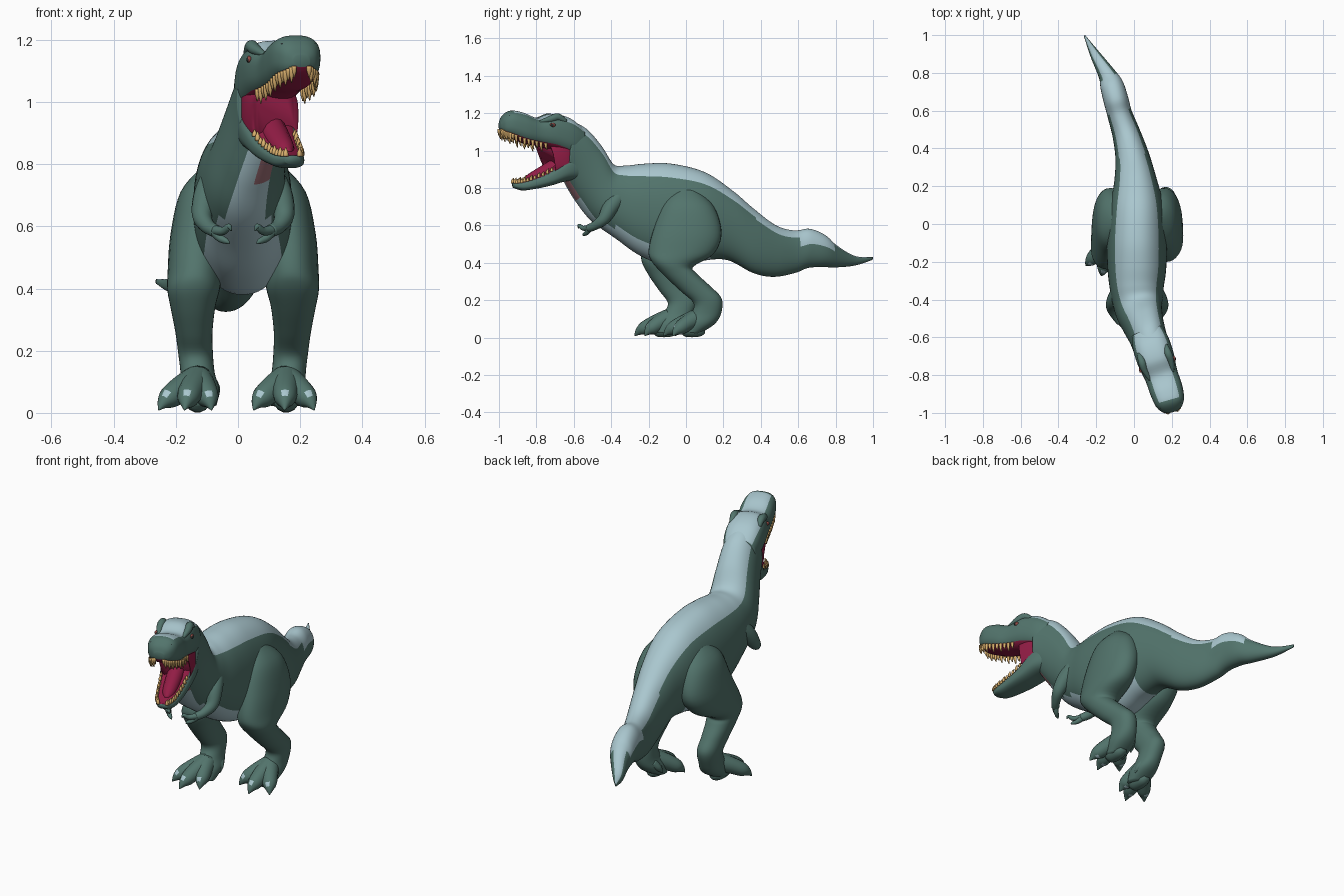
import bpy, bmesh, math
from mathutils import Vector

if "Cube" in bpy.data.objects:
    bpy.data.objects.remove(bpy.data.objects["Cube"])

# ---------- colours ----------
def mat(name, r, g, b):
    m = bpy.data.materials.new(name)
    m.diffuse_color = (r, g, b, 1)
    m.use_nodes = True
    m.node_tree.nodes["Principled BSDF"].inputs["Base Color"].default_value = m.diffuse_color
    return m

GREEN = mat("skin green", 0.085, 0.175, 0.15)
PALE = mat("pale blue", 0.40, 0.57, 0.62)
MOUTH = mat("mouth crimson", 0.29, 0.012, 0.06)
TOOTH = mat("tooth gold", 0.68, 0.42, 0.15)
THROAT = mat("throat pink", 0.32, 0.15, 0.17)
DARK = mat("dark", 0.02, 0.03, 0.03)
EYE = mat("eye red", 0.30, 0.07, 0.06)

# ---------- helpers ----------
def finish(name, bm, mats):
    bmesh.ops.recalc_face_normals(bm, faces=bm.faces[:])
    me = bpy.data.meshes.new(name)
    bm.to_mesh(me)
    bm.free()
    for m in mats:
        me.materials.append(m)
    me.shade_smooth()
    ob = bpy.data.objects.new(name, me)
    bpy.context.collection.objects.link(ob)
    return ob

def sample(st, t):
    """Catmull-Rom value of a list of tuples at position t (0..len-1)."""
    n = len(st)
    i = min(int(t), n - 2)
    f = t - i
    p = [st[max(0, min(n - 1, i + k))] for k in (-1, 0, 1, 2)]
    return [0.5 * (2 * b + (c - a) * f + (2 * a - 5 * b + 4 * c - d) * f * f
                   + (3 * b - a - 3 * c + d) * f ** 3) for a, b, c, d in zip(*p)]

def refine(st, k):
    return [i / k for i in range((len(st) - 1) * k + 1)]

def loft(bm, rings, n=24, power=2.0, rule=None):
    """Skin rings (centre, side axis, up axis); rule(centre, angle) picks the colour."""
    sup = lambda v: math.copysign(abs(v) ** (2 / power), v)
    rows = []
    for c, u, v in rings:
        rows.append([bm.verts.new(c + u * sup(math.cos(2 * math.pi * j / n))
                                  + v * sup(math.sin(2 * math.pi * j / n))) for j in range(n)])
    for i in range(len(rows) - 1):
        for j in range(n):
            f = bm.faces.new((rows[i][j], rows[i][(j + 1) % n],
                              rows[i + 1][(j + 1) % n], rows[i + 1][j]))
            if rule:
                f.material_index = rule((rings[i][0] + rings[i + 1][0]) / 2, 360 * (j + 0.5) / n)
    bm.faces.new(rows[0])
    bm.faces.new(rows[-1])

def section(st, t, turn=True):
    """Station = y, z of the top; y, z of the bottom; centre x; half width."""
    yt, zt, yb, zb, x, w = sample(st, t)
    u = Vector((1, 0, 0))
    if turn:
        a = sample(st, max(0, t - 0.5))
        b = sample(st, min(len(st) - 1, t + 0.5))
        u = Vector((abs(b[0] + b[2] - a[0] - a[2]) / 2, b[4] - a[4], 0)).normalized()
    return (Vector((x, (yt + yb) / 2, (zt + zb) / 2)), u * max(w, 0.002),
            Vector((0, (yt - yb) / 2, (zt - zb) / 2)))

def body_part(name, st, mats, k=6, n=64, power=2.2, rule=None, turn=True):
    bm = bmesh.new()
    loft(bm, [section(st, t, turn) for t in refine(st, k)], n, power, rule)
    return finish(name, bm, mats)

def tube(bm, pts, k=4, n=14, rule=None):
    """Round limb through points (x, y, z, radius)."""
    rings = []
    for t in refine(pts, k):
        p = sample(pts, t)
        a, b = sample(pts, max(0, t - 0.2)), sample(pts, min(len(pts) - 1, t + 0.2))
        d = (Vector(b[:3]) - Vector(a[:3])).normalized()
        ref = Vector((1, 0, 0)) if abs(d.x) < 0.8 else Vector((0, 1, 0))
        v = d.cross(ref).normalized()
        u = v.cross(d)
        r = max(p[3], 0.002)
        rings.append((Vector(p[:3]), u * r, v * r))
    loft(bm, rings, n, 2, rule)

def above(a):
    return abs(a - 90)

def below(a):
    return abs(a - 270)

# ---------- body: tail, trunk and neck ----------
BODY = [(1.0, .43, .995, .415, -.262, .004), (.9, .437, .9, .385, -.208, .026),
        (.8, .495, .79, .375, -.145, .046), (.74, .55, .73, .378, -.118, .062),
        (.66, .582, .65, .372, -.095, .066), (.58, .573, .58, .345, -.075, .066),
        (.48, .60, .47, .325, -.04, .075), (.36, .69, .36, .345, -.01, .09),
        (.25, .785, .22, .415, .007, .112), (.1, .885, .08, .41, .015, .143),
        (-.08, .93, -.08, .38, .015, .158), (-.22, .93, -.24, .435, .015, .156),
        (-.32, .92, -.37, .525, .015, .142), (-.39, .928, -.50, .62, .025, .127),
        (-.46, 1.03, -.58, .72, .047, .11), (-.54, 1.12, -.63, .80, .07, .10),
        (-.63, 1.165, -.66, .86, .09, .097)]

def body_rule(c, a):
    top = 38 if c.y > .77 else 80 if c.y > .6 else 52 if c.y > .35 else 46
    if above(a) < top:
        return 1
    if c.y < -.53 and -2 < a - 270 < 28:
        return 2
    return 1 if c.y < .14 and below(a) < (30 if c.y < -.43 else 40 if c.y < -.36 else 50) else 0

body_part("body", BODY, [GREEN, PALE, THROAT], rule=body_rule)

# ---------- head and jaws ----------
HEAD = [(-.56, 1.12, -.58, .97, .068, .085), (-.63, 1.175, -.63, .97, .088, .099),
        (-.72, 1.197, -.71, 1.0, .115, .10), (-.80, 1.175, -.80, 1.025, .144, .089),
        (-.88, 1.205, -.87, 1.04, .170, .088), (-.94, 1.213, -.94, 1.07, .189, .079),
        (-.98, 1.185, -.975, 1.09, .200, .057), (-.996, 1.15, -.994, 1.112, .205, .027)]
JAW = [(-.60, 1.0, -.58, .84, .072, .085), (-.67, .965, -.65, .835, .095, .092),
       (-.75, .895, -.73, .812, .121, .08), (-.83, .855, -.81, .795, .146, .066),
       (-.89, .835, -.875, .787, .165, .05), (-.925, .828, -.92, .80, .177, .025)]

def head_rule(c, a):
    if below(a) < 52 and c.y < -.66:
        return 2
    return 1 if c.y > -.93 and above(a) < (55 if c.y > -.76 else 34) else 0

body_part("upper_head", HEAD, [GREEN, PALE, MOUTH], n=48, power=2.6, rule=head_rule)
body_part("lower_jaw", JAW, [GREEN, MOUTH], n=48, power=2.6,
          rule=lambda c, a: 1 if c.y < -.62 and above(a) < 55 else 0)
body_part("mouth_lining", [(-.6, 1.1, -.58, .86, .075, .07), (-.66, 1.08, -.65, .86, .094, .086),
                           (-.73, 1.05, -.72, .86, .118, .08), (-.77, 1.05, -.70, .87, .122, .076)],
          [MOUTH], n=32, power=3.2)
bm = bmesh.new()
tube(bm, [(.10, -.67, .93, .045), (.125, -.75, .885, .042), (.15, -.83, .845, .033), (.164, -.87, .838, .01)])
finish("tongue", bm, [MOUTH])

# teeth follow the rims of both jaws
def teeth(name, st, start, count, up, size):
    bm = bmesh.new()
    for side in (-1, 1):
        for i in range(count):
            t = start + (len(st) - 1.15 - start) * i / (count - 1)
            c, u, v = section(st, t)
            p = c + u * 0.84 * side + v * (0.72 * up)
            ln = size * (1.0 if i % 2 else 0.75)
            tube(bm, [(*p, .0085), (*(p + Vector((0, 0, up * ln * .5))), .0075),
                      (*(p + Vector((0, .006, up * ln))), .001)], 2, 8)
    finish(name, bm, [TOOTH])

teeth("upper_teeth", HEAD, 2.7, 15, -1, .05)
teeth("lower_teeth", JAW, 1.9, 12, 1, .029)

# brows, eyes and nostrils on both sides of the head
def blob(name, c, size, m):
    bm = bmesh.new()
    bmesh.ops.create_uvsphere(bm, u_segments=16, v_segments=10, radius=1)
    for v in bm.verts:
        v.co = Vector(c) + Vector([a * b for a, b in zip(v.co, size)])
    finish(name, bm, [m])

for side, label in ((-1, "left"), (1, "right")):
    def on_head(t, out, h):
        c, u, v = section(HEAD, t)
        return c + u * out * side + v * h
    bm = bmesh.new()
    tube(bm, [(*on_head(1.4, .72, .66), .012), (*on_head(1.85, .72, .82), .020),
              (*on_head(2.35, .76, .76), .018), (*on_head(3.1, .72, .68), .006)], 4, 16,
         lambda c, a: 0)
    finish(label + "_brow", bm, [GREEN])
    blob(label + "_eye", on_head(2.3, .95, .40), (.009, .015, .011), EYE)
    blob(label + "_pupil", on_head(2.35, 1.01, .40), (.005, .008, .008), DARK)
    blob(label + "_nostril", on_head(5.3, .70, .66), (.008, .010, .006), DARK)

# ---------- legs: front edge, back edge, centre x, half width ----------
LEG = [(-.05, .80, .06, .79, .105, .04), (-.12, .72, .15, .70, .135, .083),
       (-.17, .59, .19, .56, .16, .09), (-.20, .47, .15, .45, .17, .089),
       (-.185, .41, .04, .38, .176, .084), (-.12, .335, .055, .345, .178, .072),
       (-.03, .25, .13, .275, .175, .060), (.04, .185, .19, .21, .17, .056),
       (.03, .13, .188, .13, .163, .055), (.0, .08, .15, .07, .155, .062),
       (-.01, .03, .07, .02, .152, .05)]

def left_shift(z):
    return -.15 * max(0, min(1, (.55 - z) / .4))

LEFT_LEG = [(a + left_shift(b), b, c + left_shift(d), d, .033 - x, w) for a, b, c, d, x, w in LEG]

TOES = {"right": ((.155, .06), [(.05, -.06), (.15, -.12), (.245, -.07)]),
        "left": ((-.13, -.09), [(-.255, -.22), (-.172, -.275), (-.085, -.22)])}

for label, st in (("right", LEG), ("left", LEFT_LEG)):
    body_part(label + "_leg", st, [GREEN], k=5, n=36, turn=False)
    (bx, by), tips = TOES[label]
    bm = bmesh.new()
    for tx, ty in tips:
        at = lambda f, z, r: (bx + (tx - bx) * f, by + (ty - by) * f, z, r)
        # a pale patch sits on the base of each claw
        tube(bm, [at(0, .105, .05), at(.4, .078, .043), at(.72, .05, .036),
                  at(.88, .032, .021), at(1, .009, .002)], 5, 16,
             lambda c, a, q=Vector((bx, by)), e=Vector((tx, ty)):
             1 if .76 < (c.xy - q).length / (e - q).length < .86 and
             min(above(a), below(a)) < 30 and c.z > .03 else 0)
    # small raised toe at the inner rear
    s = 1 if label == "left" else -1
    tube(bm, [(bx + .03 * s, by + .06, .11, .025), (bx + .055 * s, by + .04, .08, .018),
              (bx + .065 * s, by + .02, .05, .003)])
    # sole pad under the ball of the foot
    tube(bm, [(bx, by + .04, .045, .02), (bx, by + .01, .042, .038),
              (bx, by - .06, .045, .042), (bx, by - .09, .045, .02)])
    finish(label + "_toes", bm, [GREEN, PALE])

# ---------- arms with two clawed fingers, mirrored about the chest ----------
ARM = [(.10, -.34, .77, .045), (.132, -.40, .70, .044), (.148, -.44, .635, .033),
       (.13, -.485, .60, .024), (.105, -.52, .585, .021)]
FINGERS = [[(.11, -.515, .588, .017), (.08, -.55, .585, .013), (.062, -.572, .60, .009), (.055, -.575, .585, .002)],
           [(.11, -.515, .585, .017), (.09, -.53, .562, .013), (.07, -.545, .552, .009), (.06, -.55, .545, .002)]]
for label, flip in (("right", False), ("left", True)):
    bm = bmesh.new()
    for path in [ARM] + FINGERS:
        tube(bm, [(.033 - x if flip else x, y, z, r) for x, y, z, r in path], 5, 16)
    finish(label + "_arm", bm, [GREEN])
